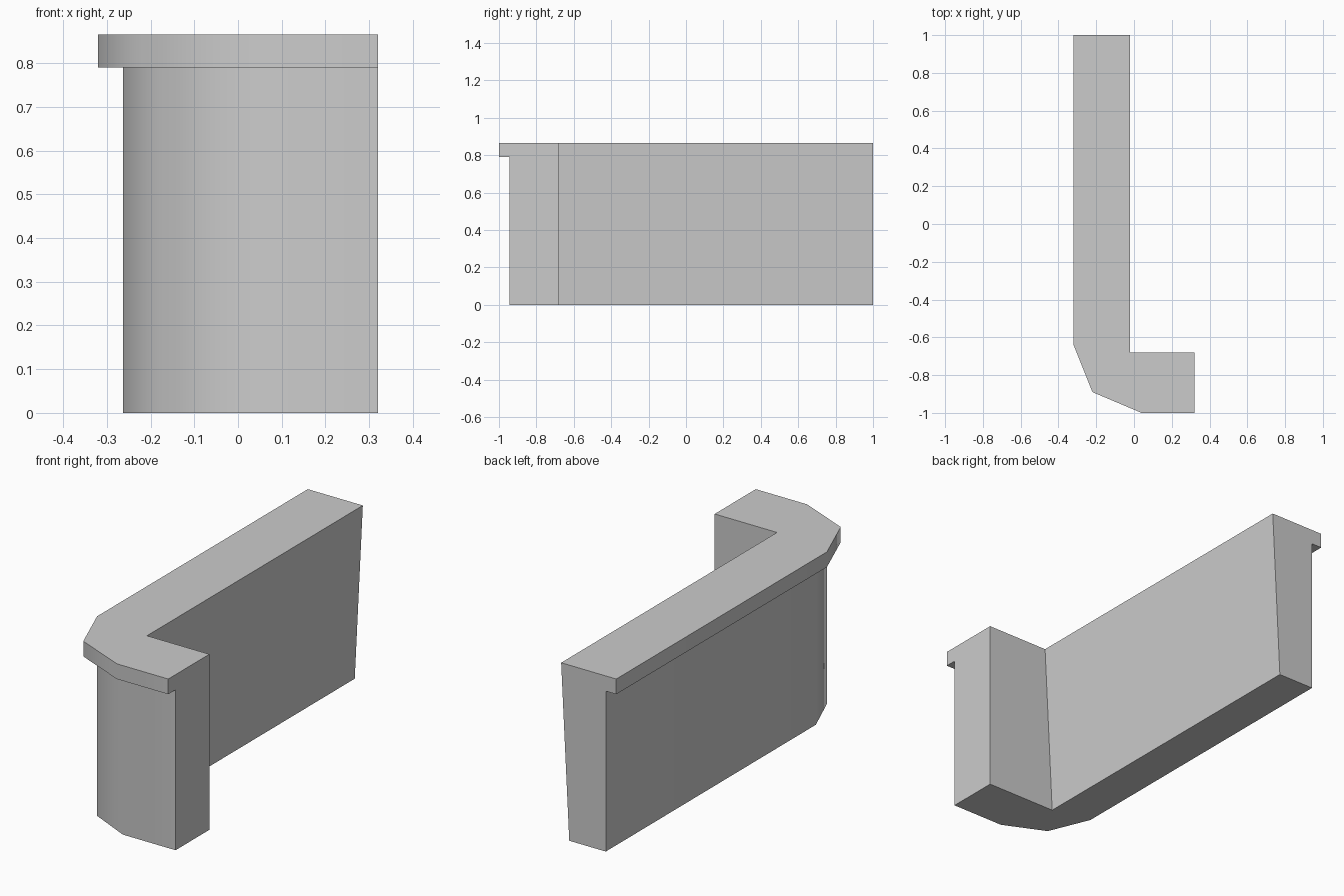
import bpy, bmesh, math

cube = bpy.data.objects.get("Cube")
if cube:
    bpy.data.objects.remove(cube, do_unlink=True)

# Material
grey = bpy.data.materials.new("plain grey")
grey.use_nodes = True
colour = (0.6, 0.6, 0.6, 1)
grey.diffuse_color = colour
grey.node_tree.nodes["Principled BSDF"].inputs["Base Color"].default_value = colour

TOP, LIP = 0.865, 0.79

# Outer edge of the overhanging lip, and of the recessed wall, from the long end to the short end
lip = [(-0.32, 1), (-0.32, -0.64), (-0.22, -0.89), (0.04, -1), (0.32, -1)]
wall = [(-0.263, 1), (-0.263, -0.635), (-0.176, -0.846), (0.033, -0.943), (0.32, -0.943)]


def inner(x):
    # Inner edge, from the short end to the long end
    return [(0.32, -0.68), (x, -0.68), (x, 1)]


bm = bmesh.new()


def verts(points, z):
    return [bm.verts.new((x, y, z)) for x, y in points]


def strip(a, b):
    for i in range(len(a) - 1):
        bm.faces.new((a[i], a[i + 1], b[i + 1], b[i]))


lip_top, lip_low = verts(lip, TOP), verts(lip, LIP)
wall_top, wall_low = verts(wall, LIP), verts(wall, 0)
in_top, in_low = verts(inner(-0.02), TOP), verts(inner(-0.064), 0)

# Outer lip, its underside, the recessed wall and the leaning inner side
levels = [lip_top, lip_low, wall_top, wall_low]
for upper, lower in zip(levels, levels[1:]):
    strip(upper, lower)
strip(in_top, in_low)

# Top, bottom and the two end faces
bm.faces.new(lip_top + in_top)
bm.faces.new(wall_low + in_low)
for outer_i, inner_i in ((0, -1), (-1, 0)):
    bm.faces.new([ring[outer_i] for ring in levels] + [in_low[inner_i], in_top[inner_i]])
bmesh.ops.recalc_face_normals(bm, faces=bm.faces)

mesh = bpy.data.meshes.new("corner_counter")
bm.to_mesh(mesh)
bm.free()
mesh.materials.append(grey)
counter = bpy.data.objects.new("corner_counter", mesh)
bpy.context.collection.objects.link(counter)

# Soften the rounded corner only
bpy.ops.object.select_all(action='DESELECT')
counter.select_set(True)
bpy.context.view_layer.objects.active = counter
bpy.ops.object.shade_smooth_by_angle(angle=math.radians(50))
